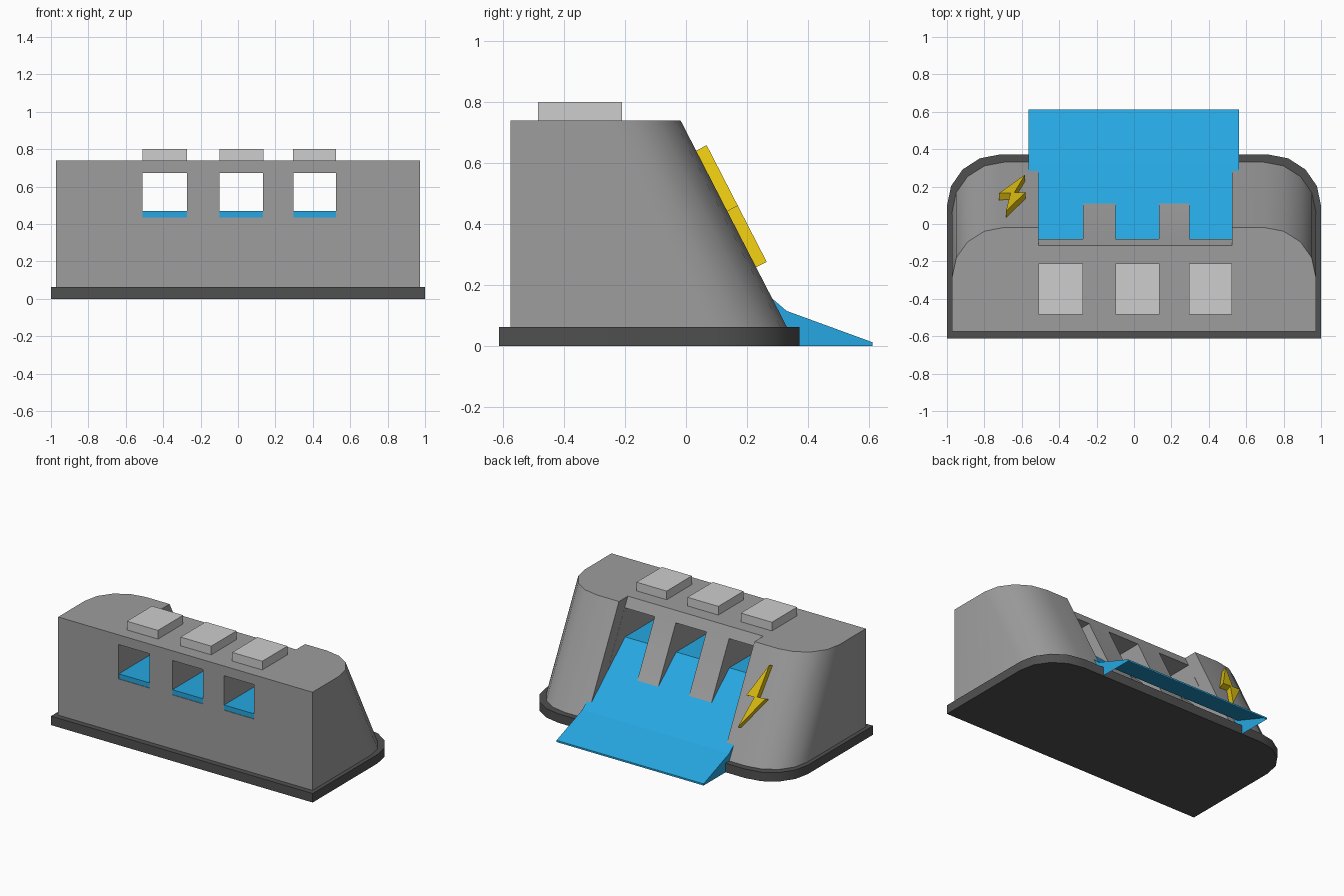
import bpy, bmesh, math
from mathutils import Vector

if "Cube" in bpy.data.objects:
    bpy.data.objects.remove(bpy.data.objects["Cube"])


def material(name, rgb):
    m = bpy.data.materials.new(name)
    m.diffuse_color = (*rgb, 1)
    m.use_nodes = True
    m.node_tree.nodes["Principled BSDF"].inputs["Base Color"].default_value = m.diffuse_color
    return m


CONCRETE = material("concrete grey", (0.34, 0.34, 0.34))
LIGHT = material("light grey", (0.61, 0.61, 0.61))
DARK = material("dark grey", (0.08, 0.08, 0.08))
WATER = material("water blue", (0.02, 0.39, 0.76))
GOLD = material("gold", (0.76, 0.54, 0.005))


def make(name, bm, mat):
    me = bpy.data.meshes.new(name)
    bm.to_mesh(me)
    bm.free()
    ob = bpy.data.objects.new(name, me)
    bpy.context.collection.objects.link(ob)
    if mat:
        me.materials.append(mat)
    return ob


def loft(name, ring_a, ring_b, mat=None):
    """Closed solid between two matching outlines."""
    bm = bmesh.new()
    a = [bm.verts.new(p) for p in ring_a]
    b = [bm.verts.new(p) for p in ring_b]
    bm.faces.new(a)
    bm.faces.new(b)
    for i in range(len(a)):
        j = (i + 1) % len(a)
        bm.faces.new((a[i], a[j], b[j], b[i]))
    bmesh.ops.recalc_face_normals(bm, faces=bm.faces)
    return make(name, bm, mat)


def x_prism(name, profile, x0, x1, mat=None):
    return loft(name, [(x0, y, z) for y, z in profile],
                [(x1, y, z) for y, z in profile], mat)


def smooth(ob):
    bpy.ops.object.select_all(action='DESELECT')
    ob.select_set(True)
    bpy.context.view_layer.objects.active = ob
    bpy.ops.object.shade_smooth_by_angle(angle=math.radians(30))


def cut(ob, cutter):
    mod = ob.modifiers.new("cut", 'BOOLEAN')
    mod.operation = 'DIFFERENCE'
    mod.solver = 'EXACT'
    mod.object = cutter
    cutter.hide_render = True
    bpy.context.view_layer.objects.active = ob
    bpy.ops.object.modifier_apply(modifier=mod.name)
    bpy.data.objects.remove(cutter)


def outline(w, front, back, rx, ry, z, shift=0.0):
    """Plan outline: square front corners, rounded back ones (4 segments)."""
    arc = [(w - rx + rx * math.cos(t), back - ry + ry * math.sin(t) + shift)
           for t in (math.pi / 8 * i for i in range(5))]
    half = [(w, front)] + arc
    return [(x, y, z) for x, y in half] + [(-x, y, z) for x, y in reversed(half)]


SLOPE = 0.35 / 0.68          # run of the rear face per unit of height
BAYS = [(-0.51, -0.272), (-0.10, 0.135), (0.295, 0.525)]

# Base plate
base = loft("base_plate", outline(1, -0.613, 0.372, 0.285, 0.275, 0),
            outline(1, -0.613, 0.372, 0.285, 0.275, 0.062), DARK)
smooth(base)

# Main wall with sloping rear face
wall = loft("dam_wall", outline(0.972, -0.575, 0.332, 0.28, 0.265, 0.06),
            outline(0.972, -0.575, 0.332, 0.28, 0.265, 0.74, -0.35), CONCRETE)

# Spillway recess, parallel to the rear face
def recess_y(z):
    return -0.115 + (0.74 - z) * SLOPE

cut(wall, x_prism("recess_cutter", [(recess_y(0.85), 0.85), (recess_y(0.03), 0.03),
                                    (0.7, 0.03), (0.7, 0.85)], -0.51, 0.525))
# Three sluice openings, with floors falling under the water
for x0, x1 in BAYS:
    cut(wall, x_prism("sluice_cutter", [(-0.7, 0.673), (-0.7, 0.435), (-0.10, 0.435),
                                        (0.22, 0.12), (0.6, 0.12), (0.6, 0.673)],
                      x0 + 0.0005, x1 - 0.0005))
smooth(wall)

# Roof blocks above the openings
for i, (x0, x1) in enumerate(BAYS):
    x_prism(f"roof_block_{i + 1}", [(-0.485, 0.735), (-0.21, 0.735),
                                    (-0.21, 0.80), (-0.485, 0.80)], x0, x1, LIGHT)

# Water: open-bottomed sheet running through the openings and down the spillway
top = [(-0.573, 0.436), (-0.573, 0.47), (-0.085, 0.47), (0.28, 0.158),
       (0.33, 0.115), (0.612, 0.012), (0.612, 0.0)]
bm = bmesh.new()
L, R = [[bm.verts.new((x, y, z)) for y, z in top] for x in (-0.563, 0.561)]
for i in range(len(top) - 1):
    bm.faces.new((L[i], R[i], R[i + 1], L[i + 1]))
for side, x in ((L, -0.563), (R, 0.561)):
    foot = bm.verts.new((x, 0.28, 0.0))
    bm.faces.new(side[3:] + [foot])
bmesh.ops.recalc_face_normals(bm, faces=bm.faces)
make("water", bm, WATER)

# Lightning bolt plate lying on the rear slope
down = Vector((0, 0.35, -0.68)).normalized()
out = Vector((0, 0.68, 0.35)).normalized()
bolt = [(-0.685, 0), (-0.58, 0.52), (-0.64, 0.51), (-0.582, 1),
        (-0.722, 0.49), (-0.66, 0.5)]
start = Vector((0, 0.034, 0.641))
ring = [start + Vector((x, 0, 0)) + down * (0.43 * s) - out * 0.004 for x, s in bolt]
loft("bolt_sign", ring, [p + out * 0.042 for p in ring], GOLD)
